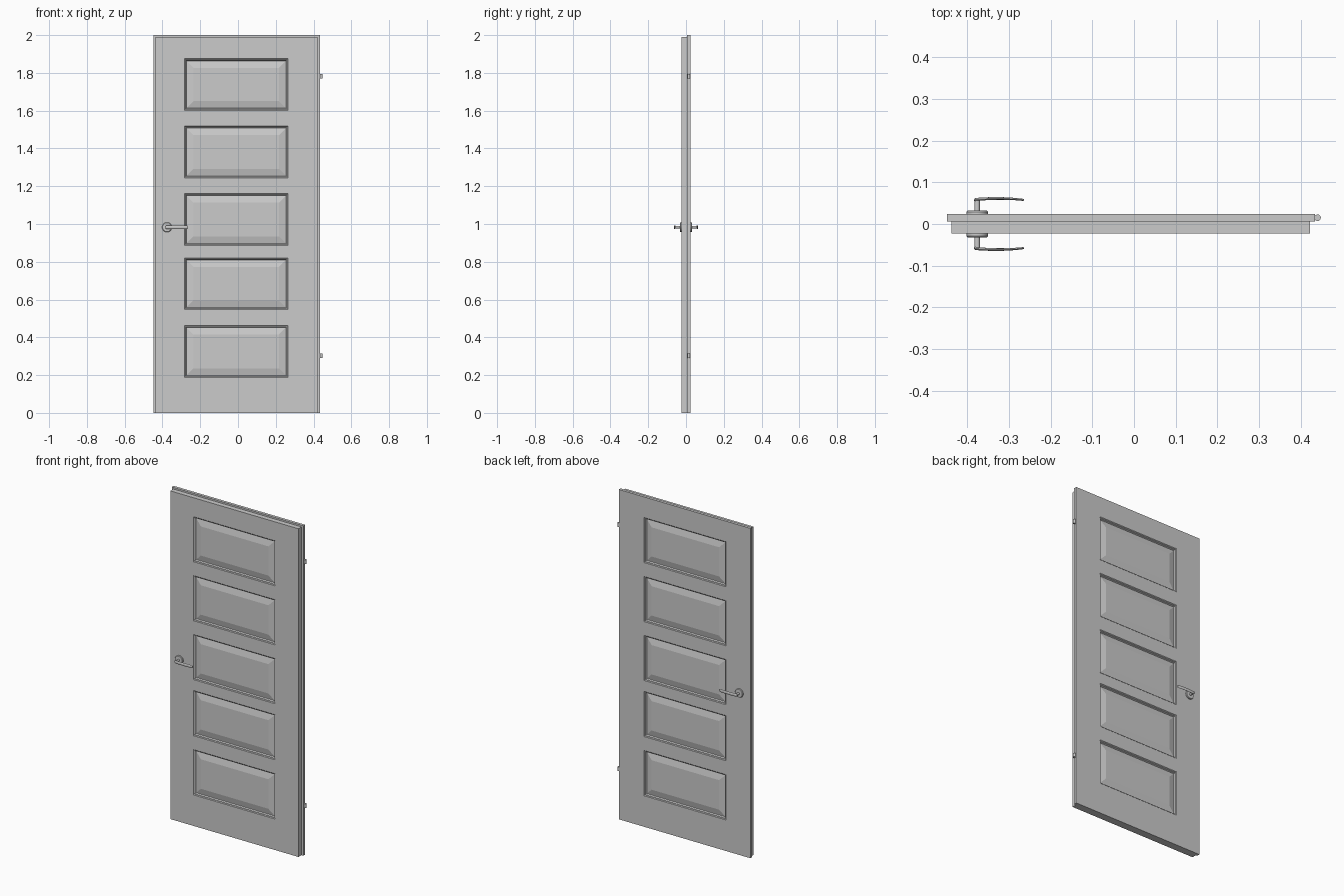
import bpy, bmesh, math
from mathutils import Matrix

if "Cube" in bpy.data.objects:
    bpy.data.objects.remove(bpy.data.objects["Cube"])

PANEL_X = (-0.284, 0.265)
PANEL_Z = [0.188, 0.463, 0.547, 0.821, 0.887, 1.161, 1.244, 1.518, 1.602, 1.875]
HX, HZ = -0.376, 0.983


def finish(bm, name, smooth=True):
    bmesh.ops.recalc_face_normals(bm, faces=bm.faces)
    me = bpy.data.meshes.new(name)
    bm.to_mesh(me)
    bm.free()
    ob = bpy.data.objects.new(name, me)
    bpy.context.collection.objects.link(ob)
    if smooth:
        bpy.ops.object.select_all(action='DESELECT')
        ob.select_set(True)
        bpy.context.view_layer.objects.active = ob
        bpy.ops.object.shade_smooth_by_angle(angle=math.radians(35))
    return ob


# one half of the door: panelled face, edges and a joint face in the middle
def door_half(name, x0, x1, top, y, y_joint):
    xs = [x0, *PANEL_X, x1]
    zs = [0, *PANEL_Z, top]
    bm = bmesh.new()
    grid = [[bm.verts.new((x, y, z)) for z in zs] for x in xs]
    panels = []
    for i in range(len(xs) - 1):
        for j in range(len(zs) - 1):
            vs = [grid[i][j], grid[i + 1][j], grid[i + 1][j + 1], grid[i][j + 1]]
            f = bm.faces.new(vs if y < 0 else vs[::-1])
            if i == 1 and j % 2 == 1:
                panels.append(f)
    bm.normal_update()
    rim = [e for e in bm.edges if e.is_boundary]
    ext = bmesh.ops.extrude_edge_only(bm, edges=rim)['geom']
    for v in ext:
        if isinstance(v, bmesh.types.BMVert):
            v.co.y = y_joint
    bmesh.ops.edgeloop_fill(bm, edges=[e for e in bm.edges if e.is_boundary])
    # moulding steps, groove, then the bevel of the raised field
    for t, d in ((0.004, -0.004), (0.003, 0), (0.004, -0.008), (0.002, 0), (0.035, 0.008)):
        bm.normal_update()
        bmesh.ops.inset_individual(bm, faces=panels, thickness=t, depth=d, use_even_offset=True)
    finish(bm, name, smooth=False)


# rings of vertices joined into a capped tube
def tube(bm, rings):
    loops = [[bm.verts.new(p) for p in r] for r in rings]
    n = len(loops[0])
    for a, b in zip(loops, loops[1:]):
        for k in range(n):
            bm.faces.new((a[k], a[(k + 1) % n], b[(k + 1) % n], b[k]))
    bm.faces.new(loops[0][::-1])
    bm.faces.new(loops[-1])


# turned part along y from (y, radius) points
def turned(name, s, profile, n=32):
    bm = bmesh.new()
    tube(bm, [[(HX + r * math.cos(2 * math.pi * k / n), s * y,
                HZ + r * math.sin(2 * math.pi * k / n)) for k in range(n)]
              for y, r in profile])
    finish(bm, name)


door_half("door_leaf_front", -0.438, 0.4215, 1.99, -0.023, 0.0065)
door_half("door_leaf_rebate", -0.448, 0.4335, 2.0, 0.024, 0.0065)

# handles on both faces
for s, side in ((-1, "front"), (1, "back")):
    turned("rosette_" + side, s, [(0.02, 0.026), (0.029, 0.026), (0.032, 0.0235), (0.0325, 0.012)])
    turned("handle_neck_" + side, s, [(0.03, 0.0065), (0.060, 0.0065)], 20)
    # curved lever: x, y, half thickness, half height
    stations = [(-0.3835, 0.0575, 0.002, 0.0065), (-0.381, 0.0582, 0.0035, 0.0085),
                (-0.37, 0.0595, 0.0038, 0.009)]
    for i in range(1, 10):
        t = i / 10
        stations.append((-0.37 + 0.104 * t, 0.0595 + 0.010 * t * (1 - t) - 0.0015 * t,
                         0.0036 - 0.001 * t, 0.009))
    stations += [(-0.267, 0.058, 0.0025, 0.0085), (-0.264, 0.0577, 0.0018, 0.006)]
    bm = bmesh.new()
    n = 16
    tube(bm, [[(x, s * (y + a * math.cos(2 * math.pi * k / n)),
                HZ + b * math.sin(2 * math.pi * k / n)) for k in range(n)]
              for x, y, a, b in stations])
    finish(bm, "handle_lever_" + side)

# hinge barrels with a pin into the door edge
for name, z in (("hinge_lower", 0.302), ("hinge_upper", 1.782)):
    bm = bmesh.new()
    bmesh.ops.create_cone(bm, cap_ends=True, segments=20, radius1=0.0078, radius2=0.0078,
                          depth=0.024, matrix=Matrix.Translation((0.4402, 0.015, z)))
    bmesh.ops.create_cone(bm, cap_ends=True, segments=12, radius1=0.004, radius2=0.004, depth=0.014,
                          matrix=Matrix.Translation((0.433, 0.015, z)) @ Matrix.Rotation(math.pi / 2, 4, 'Y'))
    finish(bm, name)
